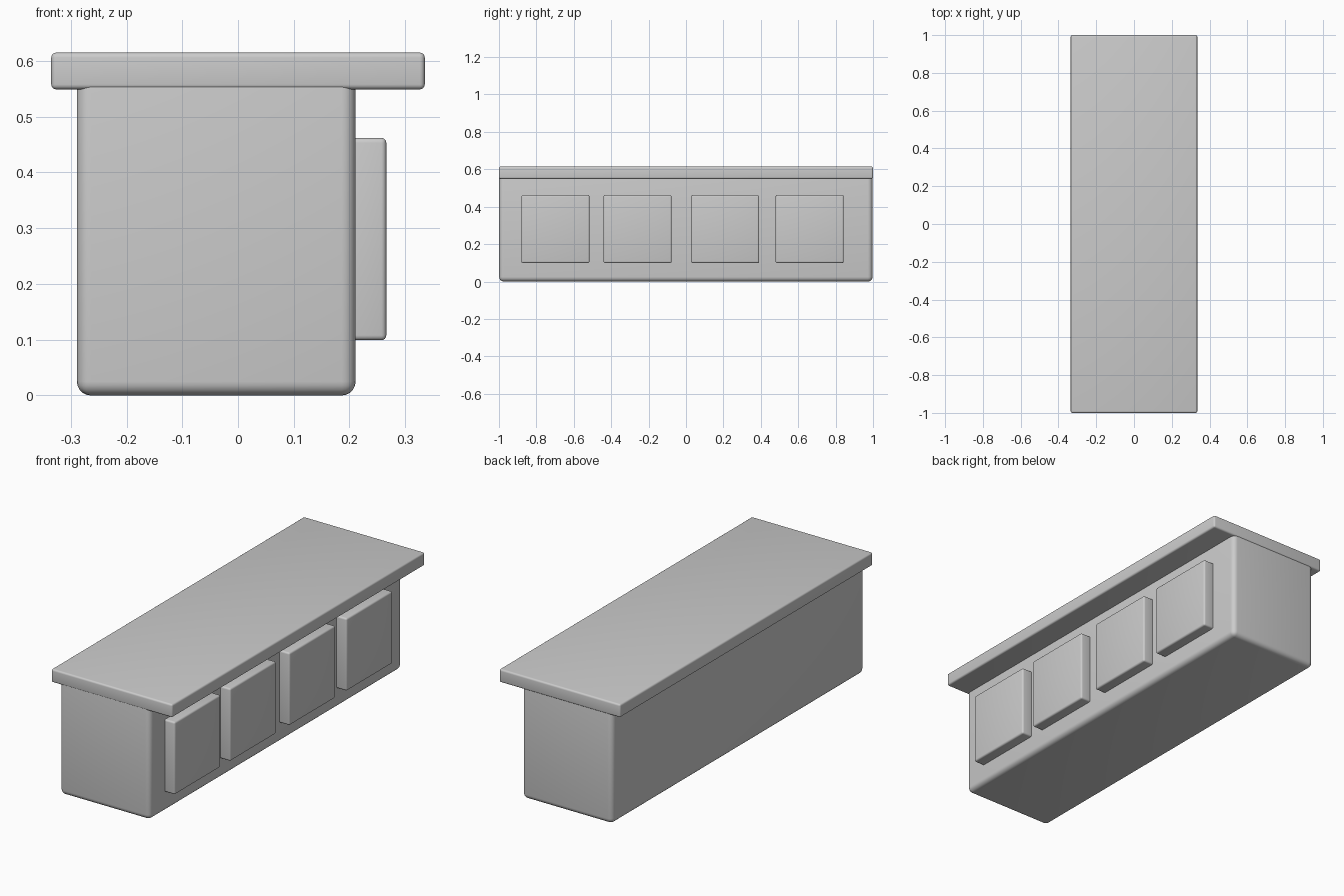
import bpy

if "Cube" in bpy.data.objects:
    bpy.data.objects.remove(bpy.data.objects["Cube"])


def rounded_box(name, lo, hi, radius, segments):
    """Box between two corners with bevelled edges."""
    centre = [(a + b) / 2 for a, b in zip(lo, hi)]
    bpy.ops.mesh.primitive_cube_add(size=1, location=centre)
    ob = bpy.context.object
    ob.name = name
    ob.scale = [b - a for a, b in zip(lo, hi)]
    bpy.ops.object.transform_apply(location=False, rotation=False, scale=True)
    mod = ob.modifiers.new("Bevel", "BEVEL")
    mod.width = radius
    mod.segments = segments
    bpy.ops.object.modifier_apply(modifier=mod.name)
    bpy.ops.object.shade_smooth_by_angle()
    return ob


# Long cabinet body, set back from the door side
rounded_box("cabinet_body", (-0.289, -0.999, 0.0), (0.211, 0.997, 0.575), 0.025, 5)

# Overhanging top slab
rounded_box("counter_top", (-0.335, -1.0, 0.549), (0.335, 1.0, 0.615), 0.009, 4)

# Four square door panels on the right side
for i, y in enumerate((-0.698, -0.259, 0.209, 0.661)):
    rounded_box(f"door_panel_{i + 1}", (0.195, y - 0.182, 0.099),
                (0.266, y + 0.182, 0.462), 0.009, 4)
